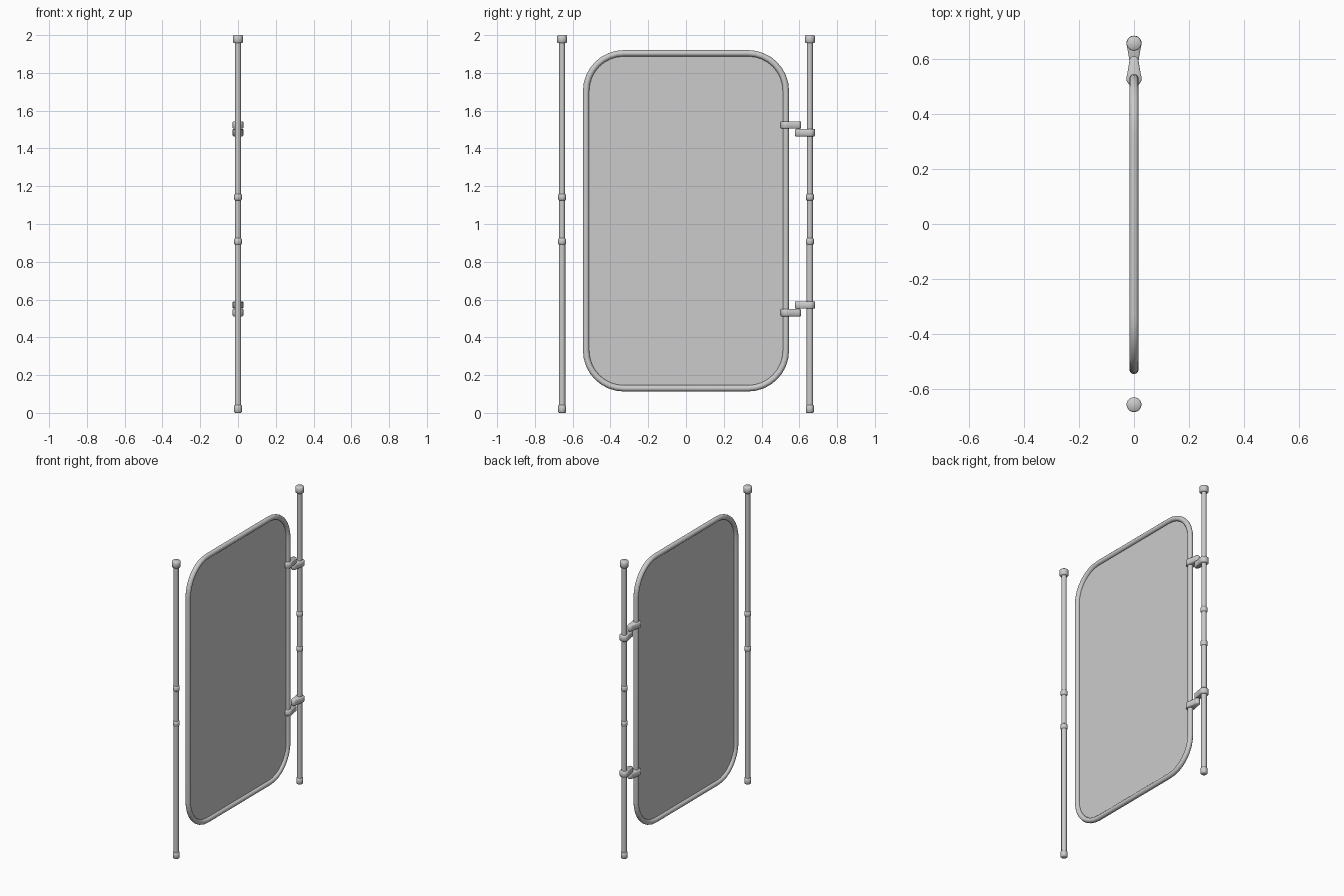
import bpy, bmesh
from math import pi, sin, cos

if "Cube" in bpy.data.objects:
    bpy.data.objects.remove(bpy.data.objects["Cube"])

POST_Y = 0.656
FRAME_Y, Z_LO, Z_HI, CORNER = 0.529, 0.13, 1.904, 0.2   # frame tube centreline


def finish(name, bm, angle=40):
    bmesh.ops.recalc_face_normals(bm, faces=bm.faces)
    me = bpy.data.meshes.new(name)
    bm.to_mesh(me)
    bm.free()
    ob = bpy.data.objects.new(name, me)
    bpy.context.collection.objects.link(ob)
    bpy.ops.object.select_all(action='DESELECT')
    ob.select_set(True)
    bpy.context.view_layer.objects.active = ob
    bpy.ops.object.shade_smooth_by_angle(angle=angle * pi / 180)
    return ob


def loft(name, rings, angle=40):
    """Skin a stack of matching closed rings and cap both ends."""
    bm = bmesh.new()
    loops = [[bm.verts.new(p) for p in r] for r in rings]
    n = len(loops[0])
    for a, b in zip(loops, loops[1:]):
        for i in range(n):
            j = (i + 1) % n
            bm.faces.new((a[i], a[j], b[j], b[i]))
    bm.faces.new(loops[0])
    bm.faces.new(loops[-1])
    return finish(name, bm, angle)


def lathe(name, y, profile, n=24, angle=40):
    return loft(name, [[(r * cos(2 * pi * i / n), y + r * sin(2 * pi * i / n), z)
                        for i in range(n)] for r, z in profile], angle)


def collar(name, y, z0, z1, r, b=0.005):
    lathe(name, y, [(r - b, z0), (r, z0 + b), (r, z1 - b), (r - b, z1)], angle=60)


# Telescopic posts with end caps and collars
for side, y in (("left", -POST_Y), ("right", POST_Y)):
    lathe(side + "_post_lower", y, [(0.0168, 0.01), (0.0168, 0.91)])
    lathe(side + "_post_upper", y, [(0.0155, 0.90), (0.0155, 1.98)])
    collar(side + "_foot_cap", y, 0.0, 0.043, 0.021)
    collar(side + "_lower_collar", y, 0.89, 0.925, 0.021)
    collar(side + "_upper_collar", y, 1.125, 1.16, 0.021)
    collar(side + "_top_cap", y, 1.957, 2.0, 0.027)

# Rounded-rectangle outline shared by frame and panel
outline = []
for k, (sy, sz) in enumerate(((1, 1), (-1, 1), (-1, -1), (1, -1))):
    cy = sy * (FRAME_Y - CORNER)
    cz = (Z_HI - CORNER) if sz > 0 else (Z_LO + CORNER)
    for i in range(9):
        a = pi / 2 * (k + i / 8)
        outline.append((0, cy + CORNER * cos(a), cz + CORNER * sin(a)))

# Tubular frame
cu = bpy.data.curves.new("gate_frame", 'CURVE')
cu.dimensions = '3D'
cu.bevel_depth = 0.0165
cu.bevel_resolution = 4
sp = cu.splines.new('POLY')
sp.points.add(len(outline) - 1)
for p, co in zip(sp.points, outline):
    p.co = (*co, 1)
sp.use_cyclic_u = True
sp.use_smooth = True
bpy.context.collection.objects.link(bpy.data.objects.new("gate_frame", cu))

# Sheet panel inside the frame
bm = bmesh.new()
bm.faces.new([bm.verts.new(p) for p in outline])
finish("gate_panel", bm)


# Hinge leaves: wide clamp end tapering to a narrow pivot end
def leaf(name, y_clamp, y_pivot, z, h=0.039, b=0.004):
    d = 1 if y_pivot > y_clamp else -1

    def ring(zz, inset):
        R, r = 0.028 - inset, 0.0165 - inset
        pts = [(R * cos(t), y_clamp - d * R * sin(t), zz)
               for t in (pi * (i / 14 * 1.3 - 0.15) for i in range(15))]
        pts += [(-r * cos(t), y_pivot + d * r * sin(t), zz)
                for t in (pi * i / 10 for i in range(11))]
        return pts
    loft(name, [ring(z - h / 2, b), ring(z - h / 2 + b, 0),
                ring(z + h / 2 - b, 0), ring(z + h / 2, b)], 50)


PIVOT_Y = 0.593
for name, zf, zp in (("upper", 1.524, 1.484), ("lower", 0.531, 0.571)):
    leaf(name + "_hinge_frame_leaf", FRAME_Y, PIVOT_Y, zf)
    leaf(name + "_hinge_post_leaf", POST_Y, PIVOT_Y, zp)
    zm = (zf + zp) / 2
    lathe(name + "_hinge_pin", PIVOT_Y, [(0.009, zm - 0.035), (0.009, zm + 0.035)], 16)
